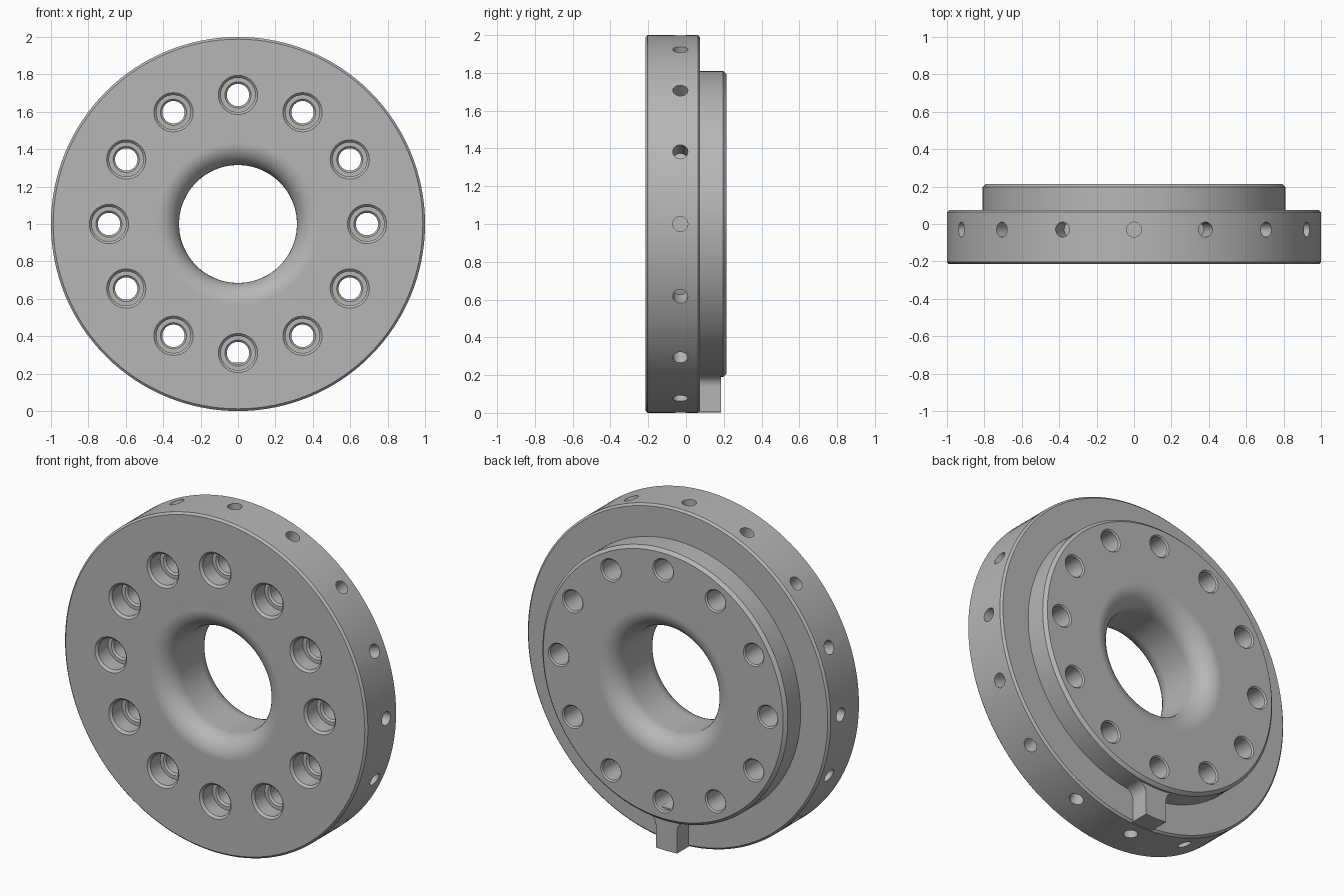
import bpy, bmesh
from math import sin, cos, pi, sqrt, atan2, radians
from mathutils import Matrix, Vector

cube = bpy.data.objects.get("Cube")
if cube:
    bpy.data.objects.remove(cube, do_unlink=True)

steel = bpy.data.materials.new("grey_steel")
steel.use_nodes = True
GREY = (0.47, 0.47, 0.47, 1)
steel.diffuse_color = GREY
steel.node_tree.nodes["Principled BSDF"].inputs["Base Color"].default_value = GREY

FRONT, STEP, BACK = -0.215, 0.075, 0.215
BORE, STEP_R, RIM_R = 0.315, 0.81, 1.0
CENTRE = Matrix.Translation((0, 0, 1))


def lathe(bm, profile, matrix, segments, closed=False):
    """Turn (radius, y) points around the y axis; open profiles get end caps."""
    rings = [[bm.verts.new(matrix @ Vector((r * sin(2 * pi * i / segments), y,
                                            r * cos(2 * pi * i / segments))))
              for i in range(segments)] for r, y in profile]
    pairs = list(zip(rings, rings[1:]))
    if closed:
        pairs.append((rings[-1], rings[0]))
    else:
        bm.faces.new(rings[0])
        bm.faces.new(rings[-1])
    for a, b in pairs:
        for i in range(segments):
            j = (i + 1) % segments
            bm.faces.new((a[i], a[j], b[j], b[i]))


def make_object(name, bm):
    bmesh.ops.recalc_face_normals(bm, faces=bm.faces)
    mesh = bpy.data.meshes.new(name)
    bm.to_mesh(mesh)
    bm.free()
    mesh.materials.append(steel)
    obj = bpy.data.objects.new(name, mesh)
    bpy.context.collection.objects.link(obj)
    return obj


def smooth(obj):
    bpy.ops.object.select_all(action='DESELECT')
    obj.select_set(True)
    bpy.context.view_layer.objects.active = obj
    bpy.ops.object.shade_smooth_by_angle(angle=radians(28))


# Flange body: rounded bore, stepped back, small chamfers
fillet, c = 0.12, 0.012
profile = []
for k in range(11):
    a = k / 10 * pi / 2
    profile.append((BORE + fillet * (1 - sin(a)), FRONT + fillet * (1 - cos(a))))
profile = [(r, y) for r, y in profile]
profile += [(r, -y) for r, y in reversed(profile)]
profile += [(STEP_R - 0.018, BACK), (STEP_R, BACK - 0.018), (STEP_R, STEP),
            (RIM_R - c, STEP), (RIM_R, STEP - c), (RIM_R, FRONT + c), (RIM_R - c, FRONT)]
bm = bmesh.new()
lathe(bm, profile, CENTRE, 128, closed=True)
flange = make_object("flange_body", bm)

# Cutters: counterbored bolt holes and blind holes round the rim
bm = bmesh.new()
bolt = [(0.105, FRONT - 0.05), (0.105, FRONT), (0.092, FRONT + 0.013),
        (0.092, -0.11), (0.07, -0.11), (0.06, -0.1), (0.06, BACK - 0.008),
        (0.068, BACK), (0.068, BACK + 0.05)]
for k in range(12):
    a = k * pi / 6
    lathe(bm, bolt, CENTRE @ Matrix.Translation((0.69 * sin(a), 0, 0.69 * cos(a))), 32)
for k in range(16):
    turn = Matrix.Rotation(k * pi / 8, 4, 'Y') @ Matrix.Rotation(pi / 2, 4, 'X')
    lathe(bm, [(0.04, 0.88), (0.04, 1.05)],
          CENTRE @ Matrix.Translation((0, -0.03, 0)) @ turn, 24)
cutters = make_object("hole_cutters", bm)
cutters.hide_render = True

cut = flange.modifiers.new("holes", 'BOOLEAN')
cut.operation = 'DIFFERENCE'
cut.solver = 'EXACT'
cut.object = cutters
bpy.context.view_layer.objects.active = flange
flange.select_set(True)
bpy.ops.object.modifier_apply(modifier=cut.name)
bpy.data.objects.remove(cutters, do_unlink=True)
smooth(flange)
flange.modifiers.new("even_shading", 'WEIGHTED_NORMAL').keep_sharp = True

# Locating key: straight sides flaring into the step, curved outer end
half, flare, outer = 0.07, 0.06, 0.997
cx = half + flare
drop = sqrt((STEP_R + flare) ** 2 - cx ** 2)
end = atan2(drop, -cx)
side = [(half, 1 - sqrt(outer ** 2 - half ** 2))]
for k in range(9):
    a = pi + (end - pi) * k / 8
    side.append((cx + flare * cos(a), 1 - drop + flare * sin(a)))
side.append((side[-1][0] * 0.9, 0.26))
outline = side + [(-x, z) for x, z in reversed(side)] + [(0, 1 - outer)]
bm = bmesh.new()
face = bm.faces.new([bm.verts.new((x, STEP - 0.01, z)) for x, z in outline])
moved = bmesh.ops.extrude_face_region(bm, geom=[face])["geom"]
bmesh.ops.translate(bm, vec=(0, 0.12, 0),
                    verts=[v for v in moved if isinstance(v, bmesh.types.BMVert)])
smooth(make_object("locating_key", bm))
